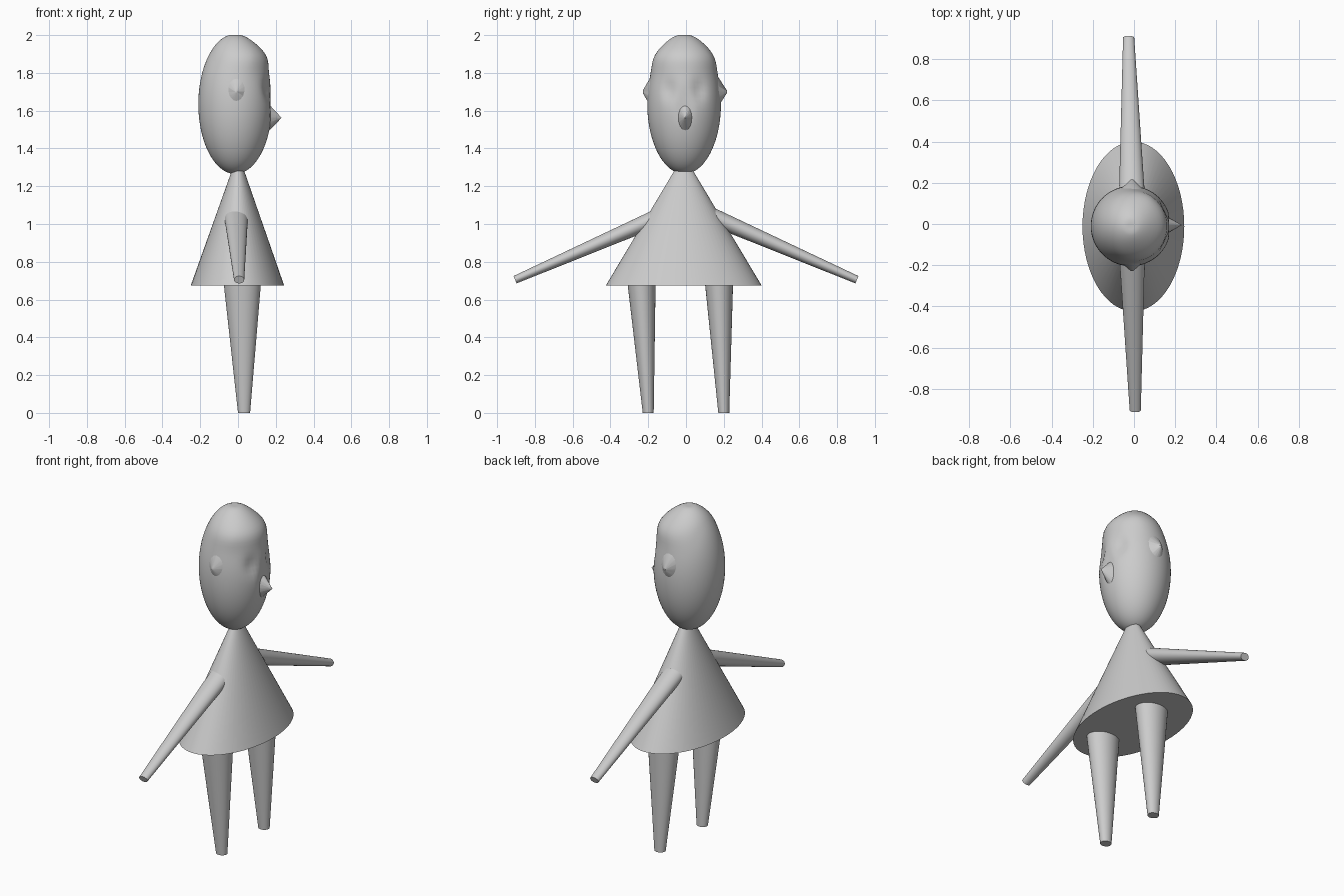
import bpy, bmesh, math
from mathutils import Vector

if "Cube" in bpy.data.objects:
    bpy.data.objects.remove(bpy.data.objects["Cube"])


def finish(name, bm, angle=40):
    bmesh.ops.recalc_face_normals(bm, faces=bm.faces)
    me = bpy.data.meshes.new(name)
    bm.to_mesh(me)
    bm.free()
    ob = bpy.data.objects.new(name, me)
    bpy.context.collection.objects.link(ob)
    bpy.ops.object.select_all(action='DESELECT')
    ob.select_set(True)
    bpy.context.view_layer.objects.active = ob
    bpy.ops.object.shade_smooth_by_angle(angle=math.radians(angle))
    return ob


def taper(name, a, ra, b, rb, u, v, n=48):
    """Closed elliptical taper from a to b; u and v are the section axes."""
    bm = bmesh.new()
    rings = []
    for c, (r, s) in ((a, ra), (b, rb)):
        rings.append([bm.verts.new(Vector(c) + Vector(u) * r * math.cos(2 * math.pi * i / n)
                                   + Vector(v) * s * math.sin(2 * math.pi * i / n))
                      for i in range(n)])
    for i in range(n):
        j = (i + 1) % n
        bm.faces.new((rings[0][i], rings[0][j], rings[1][j], rings[1][i]))
    bm.faces.new(rings[0])
    bm.faces.new(rings[1])
    return finish(name, bm)


X, Y, Z = (1, 0, 0), (0, 1, 0), (0, 0, 1)

# Dress
taper("dress", (-0.003, -0.012, 0.675), (0.247, 0.412),
      (0, -0.012, 1.29), (0.03, 0.045), X, Y, 64)

# Legs and arms
for side, label in ((-1, "right"), (1, "left")):
    taper(label + "_leg", (0.032, 0.2 * side, 0), (0.032, 0.029),
          (0.023, 0.205 * side - 0.03, 0.68), (0.098, 0.074), X, Y)
    d = Vector((0, 0.77 * side, -0.335)).normalized()
    across = d.cross(Vector(X))
    taper(label + "_arm", (-0.01, 0.135 * side, 1.04), (0.063, 0.047),
          (-0.016 * side - 0.01, 0.905 * side, 0.705), (0.027, 0.021), X, across)

# Head: egg with fuller hair at the front and sides, flattened face, shallow eye sockets
bm = bmesh.new()
bmesh.ops.create_uvsphere(bm, u_segments=64, v_segments=40, radius=1)
for vert in bm.verts:
    p = vert.co
    q = p.copy()
    front = min(1, max(0, p.x + 0.6))
    hair = math.exp(-((p.z - 0.72) / 0.2) ** 2)
    k = 1 + 0.17 * front * hair
    x, y, z = 0.195 * q.x * k, 0.195 * q.y * k, 0.37 * q.z
    if q.x > 0.5:
        for s in (-1, 1):
            x -= 0.018 * math.exp(-((q.y - 0.4 * s) / 0.2) ** 2 - ((q.z - 0.2) / 0.14) ** 2)
    x = min(x, 0.186)
    vert.co = (x - 0.015, y - 0.01, min(z + 1.635, 2.0))
finish("head", bm, 50)

# Nose and ears
taper("nose", (0.13, -0.005, 1.565), (0.06, 0.105), (0.23, -0.005, 1.562), (0.001, 0.001), Y, Z, 16)
for side, label in ((-1, "right"), (1, "left")):
    taper(label + "_ear", (-0.01, 0.15 * side - 0.01, 1.7), (0.085, 0.125),
          (-0.01, 0.222 * side - 0.006, 1.7), (0.006, 0.008), X, Z, 16)
